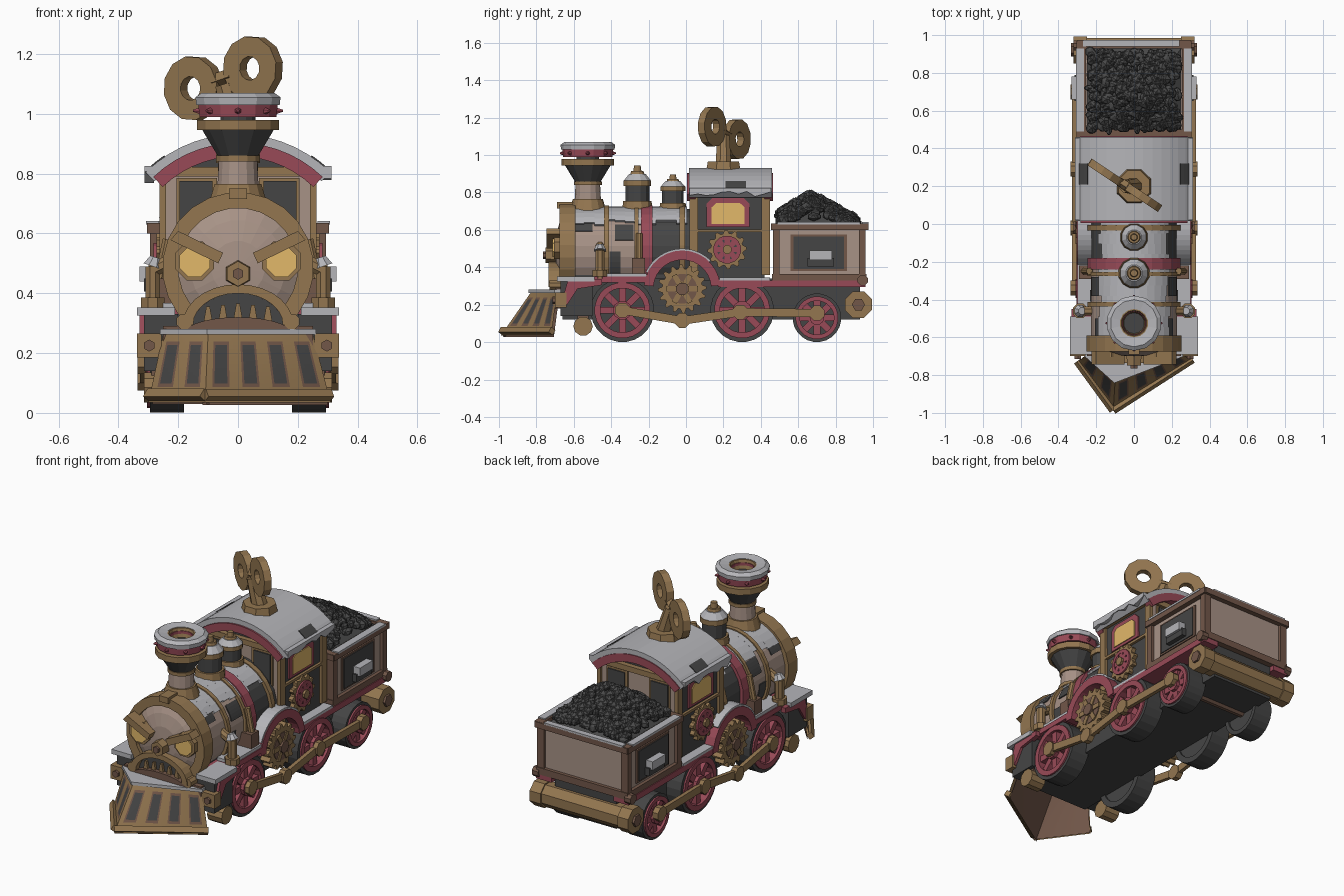
import bpy, bmesh, math, random
from mathutils import Vector

if "Cube" in bpy.data.objects:
    bpy.data.objects.remove(bpy.data.objects["Cube"])

random.seed(4)
pi = math.pi


def material(name, *rgb):
    m = bpy.data.materials.new(name)
    m.diffuse_color = [((c / 255 + 0.055) / 1.055) ** 2.4 for c in rgb] + [1]
    m.use_nodes = True
    m.node_tree.nodes["Principled BSDF"].inputs["Base Color"].default_value = m.diffuse_color
    return m


GOLD = material("aged brass", 147, 118, 80)
CREAM = material("dusty cream", 167, 146, 134)
RED = material("faded red", 152, 74, 87)
DARK = material("dark iron", 69, 69, 69)
SNOW = material("grey snow", 181, 181, 185)
COAL = material("coal", 72, 72, 72)
GLOW = material("lamp yellow", 226, 184, 106)
BROWN = material("brown trim", 114, 87, 73)


def finish(name, bm, mats, recalc=True):
    if recalc:
        bmesh.ops.recalc_face_normals(bm, faces=bm.faces[:])
    me = bpy.data.meshes.new(name)
    bm.to_mesh(me)
    bm.free()
    for m in mats:
        me.materials.append(m)
    ob = bpy.data.objects.new(name, me)
    bpy.context.collection.objects.link(ob)
    return ob


def build(name, mat, verts, faces):
    bm = bmesh.new()
    vs = [bm.verts.new(v) for v in verts]
    for f in faces:
        bm.faces.new([vs[i] for i in f])
    return finish(name, bm, [mat])


def prism(name, mat, pts, axis, lo, hi):
    """Extrude a 2D outline along axis 0, 1 or 2."""
    n = len(pts)
    verts = []
    for h in (lo, hi):
        for p in pts:
            v = list(p)
            v.insert(axis, h)
            verts.append(v)
    faces = [list(range(n)), list(range(n, 2 * n))]
    faces += [(i, (i + 1) % n, n + (i + 1) % n, n + i) for i in range(n)]
    return build(name, mat, verts, faces)


def box(name, mat, x0, x1, y0, y1, z0, z1):
    return prism(name, mat, [(x0, y0), (x1, y0), (x1, y1), (x0, y1)], 2, z0, z1)


def lathe(name, mat, prof, origin, direction, n=20, closed=False):
    q = Vector((0, 0, 1)).rotation_difference(Vector(direction).normalized())
    verts = []
    for r, h in prof:
        for i in range(n):
            a = 2 * pi * (i + 0.5) / n
            verts.append(Vector(origin) + q @ Vector((r * math.cos(a), r * math.sin(a), h)))
    k = len(prof)
    faces = [(j * n + i, j * n + (i + 1) % n, (j + 1) % k * n + (i + 1) % n, (j + 1) % k * n + i)
             for j in range(k if closed else k - 1) for i in range(n)]
    if not closed:
        faces += [list(range(n)), list(range((k - 1) * n, k * n))]
    return build(name, mat, verts, faces)


def cyl(name, mat, p0, p1, r0, r1=None, n=16):
    d = Vector(p1) - Vector(p0)
    return lathe(name, mat, [(r0, 0), (r0 if r1 is None else r1, d.length)], p0, d, n)


def ring(name, mat, c, d, r0, r1, h0, h1, n=24):
    return lathe(name, mat, [(r0, h0), (r1, h0), (r1, h1), (r0, h1)], c, d, n, True)


def arc(cx, cz, rx, rz, a0, a1, n=14):
    return [(cx + rx * math.cos(math.radians(a0 + (a1 - a0) * i / n)),
             cz + rz * math.sin(math.radians(a0 + (a1 - a0) * i / n))) for i in range(n + 1)]


def band(cx, cz, ro, ri, a0, a1, n=14):
    return arc(cx, cz, ro, ro, a0, a1, n) + arc(cx, cz, ri, ri, a1, a0, n)


def jagged(u0, u1, top, low, high, n=10):
    return [(u0, top), (u1, top)] + [(u1 + (u0 - u1) * i / n, random.uniform(low, high)) for i in range(n + 1)]


def gear(name, x0, x1, s, y, z, r, teeth):
    pts = [(y + (r if i % 4 < 2 else r * 0.83) * math.cos(2 * pi * i / teeth / 4),
            z + (r if i % 4 < 2 else r * 0.83) * math.sin(2 * pi * i / teeth / 4)) for i in range(teeth * 4)]
    prism(name, GOLD, pts, 0, s * x0, s * x1)


def spokes(name, mat, x0, x1, s, y, z, r, w, n):
    for i in range(n):
        c, t = math.cos(pi * i / n), math.sin(pi * i / n)
        pts = [(y + c * u - t * v, z + t * u + c * v) for u, v in ((-r, -w), (r, -w), (r, w), (-r, w))]
        prism(name, mat, pts, 0, s * x0, s * x1)


# chassis and boiler
box("chassis", DARK, -0.2, 0.2, -0.66, 0.93, 0.12, 0.34)
box("boiler_saddle", DARK, -0.19, 0.19, -0.6, 0.03, 0.3, 0.42)
FWD, BC = (0, -1, 0), (0, 0, 0.485)
cyl("boiler_front", CREAM, (0, -0.63, 0.485), (0, -0.2, 0.485), 0.23, n=24)
cyl("boiler_rear", DARK, (0, -0.2, 0.485), (0, 0.05, 0.485), 0.228, n=24)
for y, w, m in ((-0.425, 0.025, GOLD), (-0.265, 0.02, GOLD), (-0.21, 0.06, RED), (-0.02, 0.03, GOLD)):
    ring("boiler_band", m, BC, FWD, 0.21, 0.247, -y - w / 2, -y + w / 2)
for i in range(11):
    y = -0.6 + i * 0.055
    prism("boiler_snow", SNOW, band(0, 0.485, 0.24, 0.22, random.uniform(36, 46), 180 - random.uniform(36, 46), 10), 1, y, y + 0.055)
for s in (-1, 1):  # worn iron patches
    for a0, a1, y0, y1 in ((15, 38, -0.38, -0.28), (-35, 0, -0.41, -0.35), (28, 48, -0.59, -0.5)):
        a = (a0, a1) if s > 0 else (180 - a1, 180 - a0)
        prism("boiler_patch", DARK, band(0, 0.485, 0.234, 0.22, *a, 5), 1, y0, y1)

# angry face
ring("face_ring", GOLD, BC, FWD, 0.2, 0.253, 0.59, 0.675, 24)
lathe("face_plate", CREAM, [(0.21, 0.6), (0.205, 0.65), (0.16, 0.675), (0.09, 0.695), (0.02, 0.7)], BC, FWD, 20)
box("ring_clasp", GOLD, -0.03, 0.03, -0.69, -0.6, 0.715, 0.75)
for s in (-1, 1):
    cyl("eye_socket", GOLD, (s * 0.145, -0.62, 0.508), (s * 0.145, -0.705, 0.508), 0.07, n=8)
    cyl("eye_glow", GLOW, (s * 0.145, -0.70, 0.505), (s * 0.145, -0.713, 0.505), 0.055, n=8)
    prism("eyebrow", GOLD, [(s * 0.226, 0.578), (s * 0.2, 0.608), (s * 0.05, 0.535), (s * 0.066, 0.5)], 1, -0.745, -0.65)
    cyl("mouth_bolt", GOLD, (s * 0.18, -0.6, 0.305), (s * 0.18, -0.73, 0.305), 0.028, n=8)
cyl("nose", GOLD, (0, -0.66, 0.465), (0, -0.75, 0.465), 0.048, 0.042, 6)
cyl("nose_bolt", BROWN, (0, -0.75, 0.465), (0, -0.765, 0.465), 0.02, n=6)
prism("upper_lip", GOLD, arc(0, 0.295, 0.185, 0.135, 0, 180) + arc(0, 0.295, 0.15, 0.105, 180, 0), 1, -0.735, -0.62)
prism("mouth_hole", DARK, arc(0, 0.29, 0.152, 0.11, 0, 180), 1, -0.7, -0.6)
prism("lower_lip", BROWN, arc(0, 0.265, 0.18, 0.055, 0, 180), 1, -0.73, -0.6)
for x in (-0.1, -0.05, 0, 0.05, 0.1):
    z = 0.315 - abs(x) * 0.1
    prism("tooth", GOLD, [(x - 0.018, z - 0.02), (x + 0.018, z - 0.02), (x + 0.006, z + 0.05), (x - 0.006, z + 0.05)], 1, -0.715, -0.69)

# cowcatcher: curved slatted shell, its tip set off to one side
low = [Vector(p) for p in ((-0.3, -0.73, 0.035), (-0.11, -0.99, 0.035), (0.31, -0.72, 0.035))]
top = [Vector(p) for p in ((-0.25, -0.69, 0.265), (-0.1, -0.83, 0.265), (0.25, -0.69, 0.265))]


def slat_panel(i, cells, off, outer):
    """Bilinear grid; dark slots and thin red-brown rims are chosen by cell."""
    nu, nv = cells * 14, 18
    n = (low[i + 1] - low[i]).cross(top[i] - low[i]).normalized() * off
    bm = bmesh.new()
    g = [[bm.verts.new(low[i].lerp(low[i + 1], u / nu).lerp(top[i].lerp(top[i + 1], u / nu), v / nv) + n)
          for v in range(nv + 1)] for u in range(nu + 1)]
    for u in range(nu):
        for v in range(nv):
            f = bm.faces.new((g[u][v], g[u + 1][v], g[u + 1][v + 1], g[u][v + 1]))
            k = u % 14
            if outer and 3 <= k <= 10 and 4 <= v <= 15:
                f.material_index = 1 if k in (3, 10) or v in (4, 15) else 2
    if not outer:
        bmesh.ops.reverse_faces(bm, faces=bm.faces[:])
    finish("cowcatcher_panel", bm, [GOLD, BROWN, DARK] if outer else [BROWN], False)


for i, cells in ((0, 2), (1, 4)):
    slat_panel(i, cells, 0, True)
    slat_panel(i, cells, -0.018, False)
    up = Vector((0, 0.004, 0.024))
    cyl("bottom_rail", GOLD, low[i] + up, low[i + 1] + up, 0.022, n=4)
prism("cowcatcher_snow", SNOW, [(p.x * 1.04, p.y - 0.012) for p in top] + [(0.25, -0.64), (-0.25, -0.64)], 2, 0.262, 0.28)
box("front_beam", BROWN, -0.25, 0.25, -0.7, -0.6, 0.18, 0.29)

# chimney
for m, r0, r1, z0, z1 in ((GOLD, 0.1, 0.08, 0.7, 0.765), (CREAM, 0.07, 0.066, 0.765, 0.84), (GOLD, 0.075, 0.075, 0.84, 0.86),
                          (DARK, 0.07, 0.125, 0.86, 0.95), (GOLD, 0.14, 0.14, 0.945, 0.98), (DARK, 0.06, 0.06, 0.98, 1.01)):
    cyl("chimney_part", m, (0, -0.525, z0), (0, -0.525, z1), r0, r1, 14)
CH = (0, -0.525, 0)
lathe("chimney_crown", RED, [(0.06, 0.99), (0.132, 0.99), (0.138, 1.045), (0.06, 1.045)], CH, (0, 0, 1), 14, True)
lathe("chimney_snow", SNOW, [(0.08, 1.03), (0.143, 1.03), (0.146, 1.055), (0.125, 1.07), (0.075, 1.062)], CH, (0, 0, 1), 14, True)
lathe("chimney_mouth", GOLD, [(0.055, 1.01), (0.08, 1.01), (0.08, 1.06), (0.068, 1.06)], CH, (0, 0, 1), 14, True)
for i in range(8):
    d = Vector((math.cos(pi * i / 4), math.sin(pi * i / 4), 0))
    c = Vector((0, -0.525, 1.01))
    cyl("crown_stud", RED, c + d * 0.125, c + d * 0.15, 0.014, 0.004, 6)

# steam domes
for y, k, h in ((-0.26, 1, 1), (-0.07, 0.9, 0.8)):
    for m, r0, r1, z0, z1 in ((GOLD, 0.085, 0.078, 0, 0.05), (DARK, 0.066, 0.066, 0.05, 0.13), (GOLD, 0.076, 0.076, 0.13, 0.16),
                              (SNOW, 0.074, 0.045, 0.16, 0.195), (GOLD, 0.04, 0.034, 0.19, 0.21), (GOLD, 0.022, 0.018, 0.21, 0.24)):
        cyl("steam_dome", m, (0, y, 0.705 + z0 * h), (0, y, 0.705 + z1 * h), r0 * k, r1 * k, 12)

# cab with arched roof
RZ = 0.495
prism("cab_body", DARK, arc(0, RZ, 0.395, 0.395, 51, 129) + [(-0.245, 0.33), (0.245, 0.33)], 1, 0.05, 0.42)
prism("roof_snow", SNOW, band(0, RZ, 0.437, 0.395, 45, 135), 1, 0.015, 0.46)
for y0, y1, y2 in ((0.035, 0.05, 0.02), (0.435, 0.42, 0.45)):
    box("cab_end_wall", CREAM, -0.25, 0.25, y0, y1, 0.36, 0.8)
    box("cab_beam", GOLD, -0.262, 0.262, y2, y1, 0.79, 0.822)
    prism("roof_trim", RED, band(0, RZ, 0.408, 0.362, 46, 134), 1, y2 * 2 - y0, y1)
    for s in (-1, 1):
        box("cab_post", GOLD, s * 0.24, s * 0.262, y2, y1 + (y1 - y2) * 0.5, 0.36, 0.8)
        box("end_window_frame", GOLD, s * 0.07, s * 0.205, y0, (y0 + y2) / 2, 0.59, 0.785)
        box("end_window", DARK, s * 0.085, s * 0.195, y0, y2, 0.605, 0.775)
for s in (-1, 1):
    prism("roof_fringe", SNOW, jagged(0.02, 0.455, 0.825, 0.765, 0.81), 0, s * 0.28, s * 0.312)
    prism("roof_worn_patch", DARK, band(0, RZ, 0.441, 0.43, *((45, 56) if s > 0 else (124, 135)), 4), 1, 0.21, 0.32)
    box("side_beam", GOLD, s * 0.24, s * 0.275, 0.03, 0.44, 0.785, 0.82)
    box("cab_sill", GOLD, s * 0.24, s * 0.262, 0.05, 0.42, 0.588, 0.603)
    frame = [(0.11, 0.615), (0.34, 0.615), (0.34, 0.74), (0.31, 0.77), (0.14, 0.77), (0.11, 0.74)]
    prism("window_frame", RED, frame, 0, s * 0.24, s * 0.256)
    prism("window_pane", GLOW, [(0.225 + (y - 0.225) * 0.76, 0.685 + (z - 0.69) * 0.72) for y, z in frame], 0, s * 0.25, s * 0.261)
    gear("cab_gear", 0.24, 0.272, s, 0.22, 0.495, 0.105, 12)
    cyl("cab_gear_face", DARK, (s * 0.26, 0.22, 0.495), (s * 0.276, 0.22, 0.495), 0.072, n=16)
    ring("cab_gear_rim", RED, (0, 0.22, 0.495), (s, 0, 0), 0.055, 0.075, 0.26, 0.282, 16)
    spokes("cab_gear_spoke", RED, 0.262, 0.281, s, 0.22, 0.495, 0.06, 0.014, 4)
    cyl("cab_gear_hub", GOLD, (s * 0.26, 0.22, 0.495), (s * 0.295, 0.22, 0.495), 0.025, n=8)

# wind-up key on the roof
A, B = Vector((0.05, 0.14, 1.152)), Vector((-0.148, 0.27, 1.085))
cyl("key_collar", GOLD, (0, 0.2, 0.915), (0, 0.2, 0.965), 0.1, 0.09, 8)
cyl("key_stem", GOLD, (0, 0.2, 0.95), (-0.045, 0.2, 1.1), 0.045, 0.035, 8)
cyl("key_bridge", GOLD, A.lerp(B, 0.35), A.lerp(B, 0.65), 0.025, n=4)
for c in (A, B):
    ring("key_loop", GOLD, c, (0.14, 0.21, 0), 0.04, 0.108, -0.021, 0.021, 12)

# tender with coal
box("tender_body", CREAM, -0.275, 0.275, 0.475, 0.945, 0.34, 0.615)
box("tender_base", BROWN, -0.295, 0.295, 0.46, 0.965, 0.325, 0.365)
box("rear_rail_snow", SNOW, -0.27, 0.24, 0.94, 0.975, 0.63, 0.642)
for s in (-1, 1):
    box("tender_rail", BROWN, s * 0.255, s * 0.305, 0.46, 0.97, 0.6, 0.635)
    box("rail_snow", SNOW, s * 0.265, s * 0.308, 0.49, 0.93, 0.63, 0.642)
    box("tender_end_rail", BROWN, -0.3, 0.3, 0.715 + s * 0.215, 0.715 + s * 0.26, 0.6, 0.634)
    for y in (0.465, 0.925):
        box("tender_post", BROWN, s * 0.25, s * 0.295, y, y + 0.035, 0.34, 0.62)
    box("side_panel_frame", BROWN, s * 0.27, s * 0.283, 0.56, 0.86, 0.38, 0.575)
    box("side_panel", DARK, s * 0.275, s * 0.288, 0.575, 0.845, 0.39, 0.565)
    box("locker", DARK, s * 0.28, s * 0.315, 0.65, 0.79, 0.405, 0.45)
    box("locker_snow", SNOW, s * 0.28, s * 0.33, 0.66, 0.78, 0.44, 0.49)
    cyl("corner_bolt", BROWN, (s * 0.28, 0.945, 0.33), (s * 0.32, 0.945, 0.33), 0.03, n=8)
bm = bmesh.new()
for i in range(540):
    x, y = random.uniform(-0.235, 0.235), random.uniform(0.5, 0.915)
    z = 0.63 + 0.165 * max(0, 1 - (abs(x) / 0.27) ** 2) * max(0, 1 - abs((y - 0.66) / (0.3 if y > 0.66 else 0.25)))
    ret = bmesh.ops.create_icosphere(bm, subdivisions=1, radius=random.uniform(0.02, 0.032))
    k = Vector([random.uniform(0.6, 1.2) for _ in range(3)])
    for v in ret["verts"]:
        v.co = v.co * k + Vector((x, y, z))
finish("coal_heap", bm, [COAL])
build("coal_core", COAL, [(-0.25, 0.49, 0.62), (0.25, 0.49, 0.62), (0.25, 0.93, 0.62), (-0.25, 0.93, 0.62), (-0.05, 0.66, 0.77), (0.05, 0.66, 0.77)],
      [(0, 1, 2, 3), (0, 1, 5, 4), (1, 2, 5), (2, 3, 4, 5), (3, 0, 4)])

# rear buffer
cyl("rear_buffer", GOLD, (-0.3, 0.92, 0.2), (0.3, 0.92, 0.2), 0.07, n=8)
for s in (-1, 1):
    cyl("buffer_end", GOLD, (s * 0.25, 0.922, 0.2), (s * 0.32, 0.922, 0.2), 0.077, n=8)
    cyl("buffer_bolt", BROWN, (s * 0.32, 0.922, 0.2), (s * 0.333, 0.922, 0.2), 0.035, n=6)

# wheels, rods, fenders and cylinders on both sides
for s in (-1, 1):
    X = (s, 0, 0)
    for y, r in ((-0.34, 0.17), (0.3, 0.17), (0.7, 0.13)):
        ring("tyre", DARK, (0, y, r), X, r * 0.8, r, 0.18, 0.295)
        cyl("wheel_disc", DARK, (s * 0.19, y, r), (s * 0.255, y, r), r * 0.85, n=20)
        ring("wheel_rim", RED, (0, y, r), X, r * 0.7, r * 0.88, 0.24, 0.305)
        spokes("wheel_spoke", RED, 0.25, 0.29, s, y, r, r * 0.75, 0.018, 4)
        cyl("wheel_hub", RED, (s * 0.25, y, r), (s * 0.31, y, r), r * 0.3, n=10)
        cyl("axle", BROWN, (0, y, r), (s * 0.2, y, r), 0.025, n=8)
    gear("drive_gear", 0.24, 0.3, s, -0.02, 0.285, 0.13, 16)
    ring("drive_gear_inset", BROWN, (0, -0.02, 0.285), X, 0.04, 0.08, 0.29, 0.304, 20)
    spokes("drive_gear_spoke", GOLD, 0.29, 0.309, s, -0.02, 0.285, 0.085, 0.014, 3)
    cyl("drive_gear_hub", BROWN, (s * 0.29, -0.02, 0.285), (s * 0.32, -0.02, 0.285), 0.035, n=8)
    rod = [(-0.34, 0.17), (-0.02, 0.115), (0.29, 0.16), (0.7, 0.155)]
    for (y0, z0), (y1, z1) in zip(rod, rod[1:]):
        prism("side_rod", GOLD, [(y0, z0 - 0.022), (y1, z1 - 0.022), (y1, z1 + 0.022), (y0, z0 + 0.022)], 0, s * 0.305, s * 0.328)
    for y, z in rod:
        cyl("rod_end", GOLD, (s * 0.3, y, z), (s * 0.336, y, z), 0.043, n=8)
    # fender and running boards
    prism("fender", RED, band(-0.02, 0.285, 0.205, 0.155, 5, 175), 0, s * 0.2, s * 0.305)
    prism("fender_snow", SNOW, band(-0.02, 0.285, 0.215, 0.2, 45, 155), 0, s * 0.22, s * 0.3)
    box("rear_board", RED, s * 0.2, s * 0.3, 0.17, 0.96, 0.295, 0.33)
    box("front_board", RED, s * 0.19, s * 0.305, -0.6, -0.2, 0.32, 0.35)
    box("board_snow", SNOW, s * 0.2, s * 0.3, -0.48, -0.21, 0.348, 0.368)
    box("cab_step_snow", SNOW, s * 0.235, s * 0.3, 0.18, 0.45, 0.328, 0.345)
    # steam cylinder block
    box("cylinder_block", DARK, s * 0.2, s * 0.315, -0.67, -0.5, 0.14, 0.33)
    prism("cylinder_bracket", RED, [(-0.67, 0.2), (-0.635, 0.2), (-0.58, 0.285), (-0.45, 0.305), (-0.45, 0.335), (-0.63, 0.335)], 0, s * 0.3, s * 0.33)
    box("cylinder_snow", SNOW, s * 0.21, s * 0.338, -0.69, -0.49, 0.325, 0.352)
    box("buffer_plate", GOLD, s * 0.255, s * 0.338, -0.7, -0.64, 0.185, 0.265)
    cyl("buffer_nut", BROWN, (s * 0.297, -0.69, 0.225), (s * 0.297, -0.715, 0.225), 0.02, n=6)
    cyl("guide_roller", GOLD, (s * 0.22, -0.55, 0.085), (s * 0.315, -0.55, 0.085), 0.052, n=10)
    box("roller_arm", BROWN, s * 0.23, s * 0.29, -0.58, -0.52, 0.08, 0.2)
    # steam pipe with snow cap
    cyl("steam_pipe", GOLD, (s * 0.285, -0.46, 0.34), (s * 0.285, -0.46, 0.49), 0.026, n=8)
    cyl("pipe_elbow", GOLD, (s * 0.29, -0.46, 0.475), (s * 0.2, -0.46, 0.52), 0.026, n=8)
    cyl("pipe_flange", GOLD, (s * 0.285, -0.46, 0.35), (s * 0.285, -0.46, 0.385), 0.042, n=8)
    cyl("pipe_snow", SNOW, (s * 0.285, -0.46, 0.49), (s * 0.275, -0.46, 0.52), 0.035, 0.02, 8)
    box("feed_box", BROWN, s * 0.2, s * 0.29, -0.29, -0.22, 0.35, 0.45)
    cyl("feed_pipe", GOLD, (s * 0.265, -0.25, 0.44), (s * 0.235, -0.25, 0.58), 0.018, n=8)
